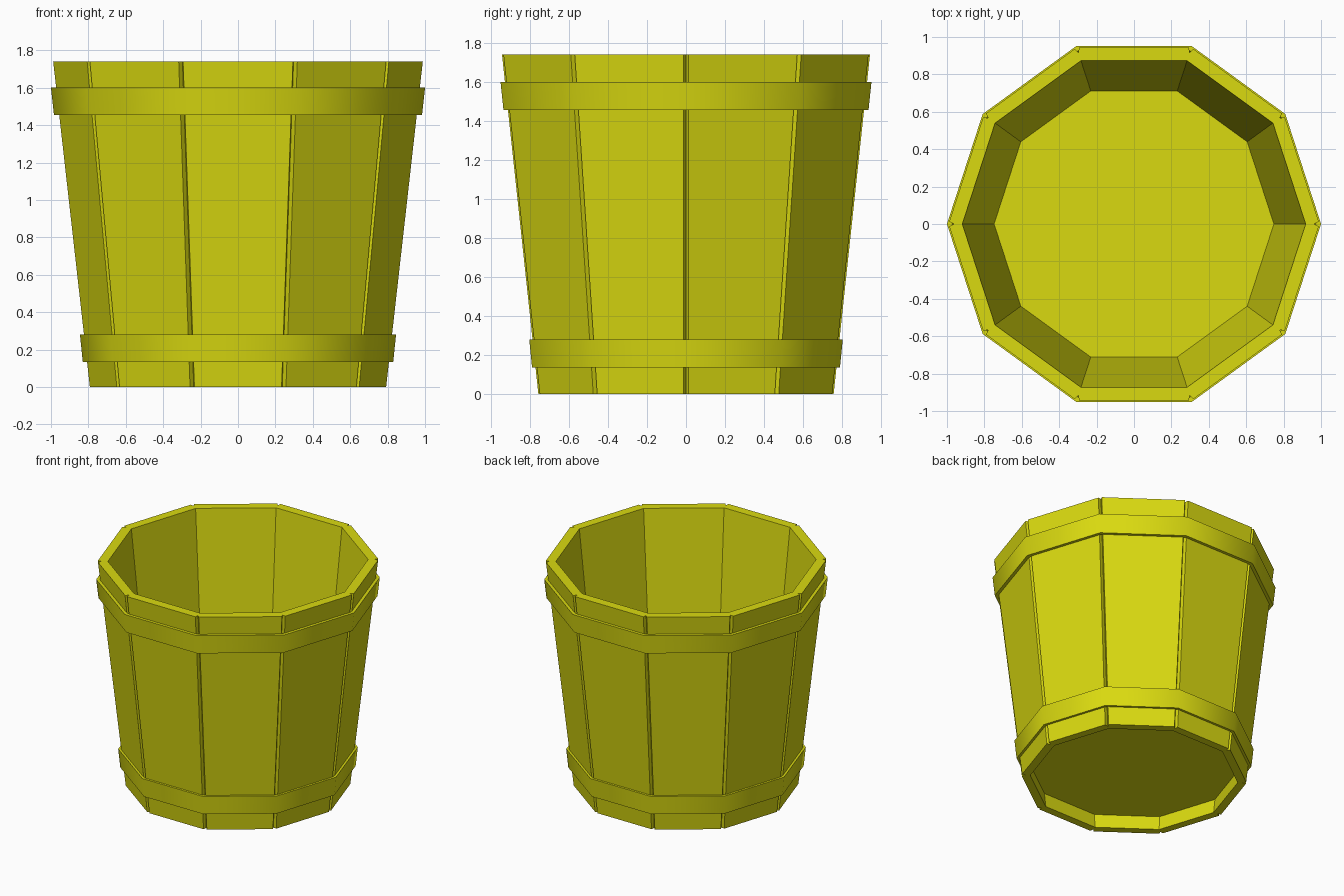
import bpy, bmesh, math
from mathutils import Vector

if "Cube" in bpy.data.objects:
    bpy.data.objects.remove(bpy.data.objects["Cube"])

N = 10            # staves, with a corner on the x axis
H = 1.74          # bucket height
R_BOTTOM, R_TOP = 0.796, 0.992

yellow = bpy.data.materials.new("yellow")
yellow.diffuse_color = (0.70, 0.70, 0.005, 1)
yellow.use_nodes = True
yellow.node_tree.nodes["Principled BSDF"].inputs["Base Color"].default_value = yellow.diffuse_color


def corner(i, r, z):
    a = 2 * math.pi * i / N
    return Vector((r * math.cos(a), r * math.sin(a), z))


def outer_radius(z):
    return R_BOTTOM + (R_TOP - R_BOTTOM) * z / H


def finish(name, bm):
    bmesh.ops.remove_doubles(bm, verts=bm.verts, dist=1e-5)
    bmesh.ops.recalc_face_normals(bm, faces=bm.faces)
    me = bpy.data.meshes.new(name)
    bm.to_mesh(me)
    bm.free()
    me.materials.append(yellow)
    ob = bpy.data.objects.new(name, me)
    bpy.context.collection.objects.link(ob)
    return ob


def stave_section(i, r_out, r_in, z, groove=0.013, depth=0.03):
    """Cross-section of one stave, outer corners cut to leave V grooves."""
    a, b = corner(i, r_out, z), corner(i + 1, r_out, z)
    d = (b - a).normalized() * groove
    return [corner(i, r_in, z), corner(i, r_out - depth, z), a + d,
            b - d, corner(i + 1, r_out - depth, z), corner(i + 1, r_in, z)]


# Staves: ten tapered boards joined into one wall
bm = bmesh.new()
for i in range(N):
    low = [bm.verts.new(p) for p in stave_section(i, R_BOTTOM, 0.733, 0)]
    top = [bm.verts.new(p) for p in stave_section(i, R_TOP, 0.918, H)]
    bm.faces.new(low[::-1])
    bm.faces.new(top)
    for k in (1, 2, 3, 5):          # grooves, outside and inside faces
        j = (k + 1) % 6
        bm.faces.new((low[k], low[j], top[j], top[k]))
finish("bucket_staves", bm)

# Floor: thin recessed disc
bm = bmesh.new()
rings = [[bm.verts.new(corner(i, r, z)) for i in range(N)]
         for r, z in ((0.746, 0.11), (0.749, 0.14))]
bm.faces.new(rings[0][::-1])
bm.faces.new(rings[1])
for i in range(N):
    j = (i + 1) % N
    bm.faces.new((rings[0][i], rings[0][j], rings[1][j], rings[1][i]))
finish("bucket_floor", bm)


# Hoops: bands following the taper of the wall
def hoop(name, z0, z1, r0, r1):
    profile = [(outer_radius(z0) - 0.004, z0), (r0, z0),
               (r1, z1), (outer_radius(z1) - 0.004, z1)]
    bm = bmesh.new()
    rings = [[bm.verts.new(corner(i, r, z)) for i in range(N)] for r, z in profile]
    for k in range(4):
        a, b = rings[k], rings[(k + 1) % 4]
        for i in range(N):
            j = (i + 1) % N
            bm.faces.new((a[i], a[j], b[j], b[i]))
    ob = finish(name, bm)
    bpy.ops.object.select_all(action='DESELECT')
    ob.select_set(True)
    bpy.context.view_layer.objects.active = ob
    bpy.ops.object.shade_smooth_by_angle(angle=math.radians(45))


hoop("lower_hoop", 0.135, 0.28, 0.83, 0.845)
hoop("upper_hoop", 1.455, 1.60, 0.984, 1.0)
